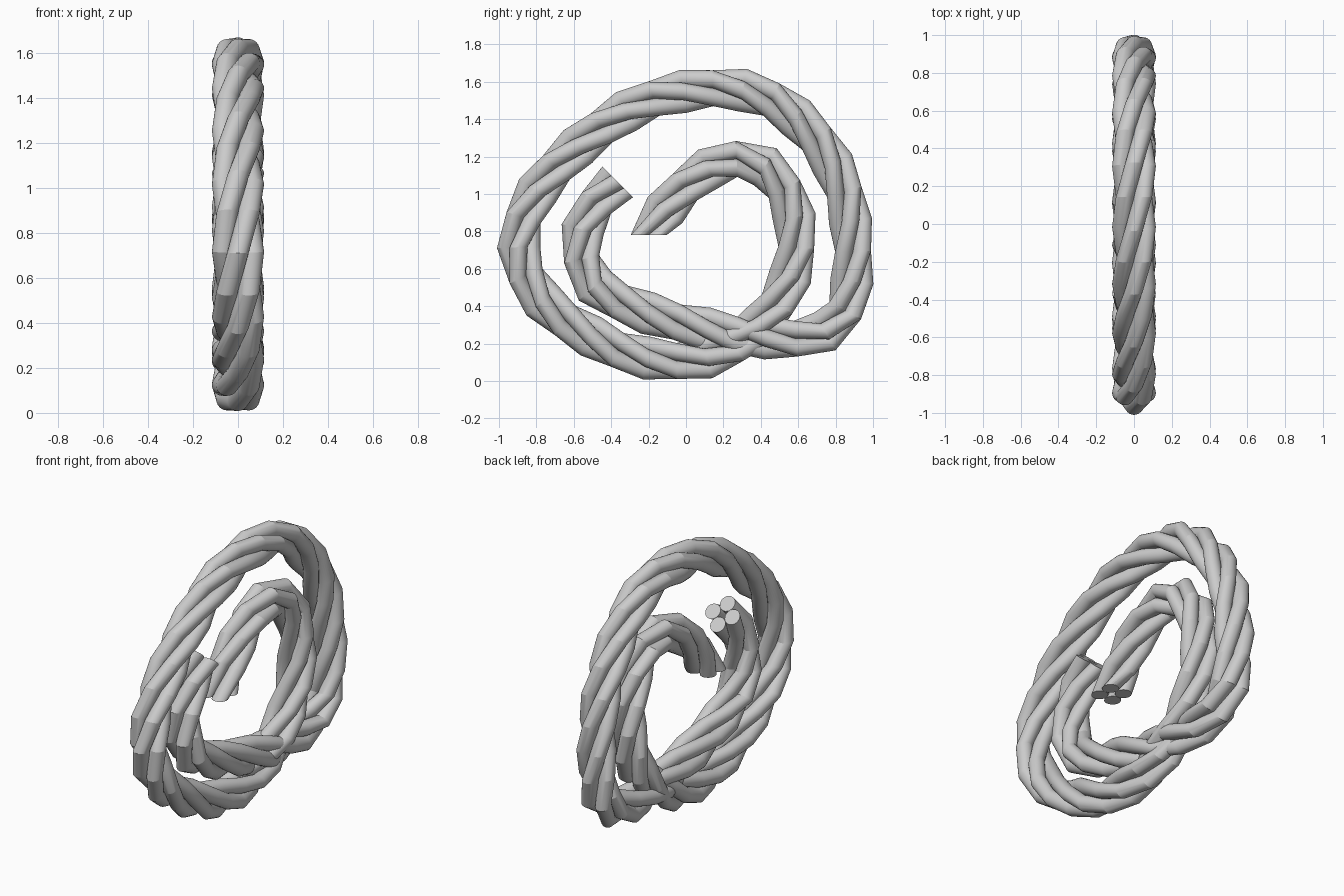
import bpy, bmesh, math
from mathutils import Vector

if "Cube" in bpy.data.objects:
    bpy.data.objects.remove(bpy.data.objects["Cube"])

# Rope centre line in the YZ plane, from the inner end round to the outer coil and back in
PATH = [(-.2, .78), (-.1, .93), (.03, 1.07), (.18, 1.165), (.33, 1.185), (.47, 1.11),
        (.55, .97), (.59, .8), (.575, .62), (.51, .45), (.4, .305), (.24, .18), (.08, .12),
        (-.12, .11), (-.35, .16), (-.56, .27), (-.73, .39), (-.85, .55), (-.895, .74),
        (-.835, .95), (-.685, 1.15), (-.47, 1.34), (-.2, 1.5), (.13, 1.565), (.4, 1.53),
        (.6, 1.4), (.75, 1.22), (.85, 1.0), (.89, .75), (.885, .52), (.82, .32), (.65, .235),
        (.45, .23), (.25, .25), (.08, .285), (-.1, .33), (-.3, .4), (-.48, .5), (-.56, .66),
        (-.55, .82), (-.48, .95), (-.365, 1.065)]
STRANDS, SIDES, RINGS = 4, 24, 54
R = 0.048                      # strand radius
OFF = R * math.sqrt(2)         # strands touch each other
START, STEP = math.radians(45), math.radians(45)   # start angle, twist per ring


def resample(points, count):
    """Smooth the points and return evenly spaced positions."""
    p = [Vector((0, y, z)) for y, z in points]
    p = [2 * p[0] - p[1]] + p + [2 * p[-1] - p[-2]]
    fine = []
    for a, b, c, d in zip(p, p[1:], p[2:], p[3:]):
        for k in range(12):
            t = k / 12
            fine.append(.5 * (2*b + (c - a)*t + (2*a - 5*b + 4*c - d)*t*t
                              + (3*b - a - 3*c + d)*t**3))
    fine.append(p[-2])
    dist = [0]
    for a, b in zip(fine, fine[1:]):
        dist.append(dist[-1] + (b - a).length)
    out, j = [], 0
    for i in range(count):
        s = dist[-1] * i / (count - 1)
        while j < len(fine) - 2 and dist[j + 1] < s:
            j += 1
        out.append(fine[j].lerp(fine[j + 1], (s - dist[j]) / (dist[j + 1] - dist[j])))
    return out


centre = resample(PATH, RINGS)
X = Vector((1, 0, 0))


def frame(i):
    """Outward normal of the coil at ring i (first cut is horizontal)."""
    if i == 0:
        return Vector((0, -1, 0))
    t = (centre[min(i + 1, RINGS - 1)] - centre[i - 1]).normalized()
    return Vector((0, -t.z, t.y))


# Four twisted strands
for s in range(STRANDS):
    bm = bmesh.new()
    rings = []
    for i, c in enumerate(centre):
        n = frame(i)
        a = START + STEP * i + s * math.tau / STRANDS
        mid = c + OFF * (math.cos(a) * n + math.sin(a) * X)
        rings.append([bm.verts.new(mid + R * (math.cos(k * math.tau / SIDES) * n
                                              + math.sin(k * math.tau / SIDES) * X))
                      for k in range(SIDES)])
    for r0, r1 in zip(rings, rings[1:]):
        for k in range(SIDES):
            m = (k + 1) % SIDES
            bm.faces.new((r0[k], r0[m], r1[m], r1[k]))
    bm.faces.new(rings[0])
    bm.faces.new(rings[-1])
    bmesh.ops.recalc_face_normals(bm, faces=bm.faces)
    me = bpy.data.meshes.new("rope_strand")
    bm.to_mesh(me)
    bm.free()
    ob = bpy.data.objects.new(f"rope_strand_{s + 1}", me)
    bpy.context.collection.objects.link(ob)
    ob.select_set(True)
    bpy.context.view_layer.objects.active = ob

# Round strands with visible creases where they bend
bpy.ops.object.shade_smooth_by_angle(angle=math.radians(17))
